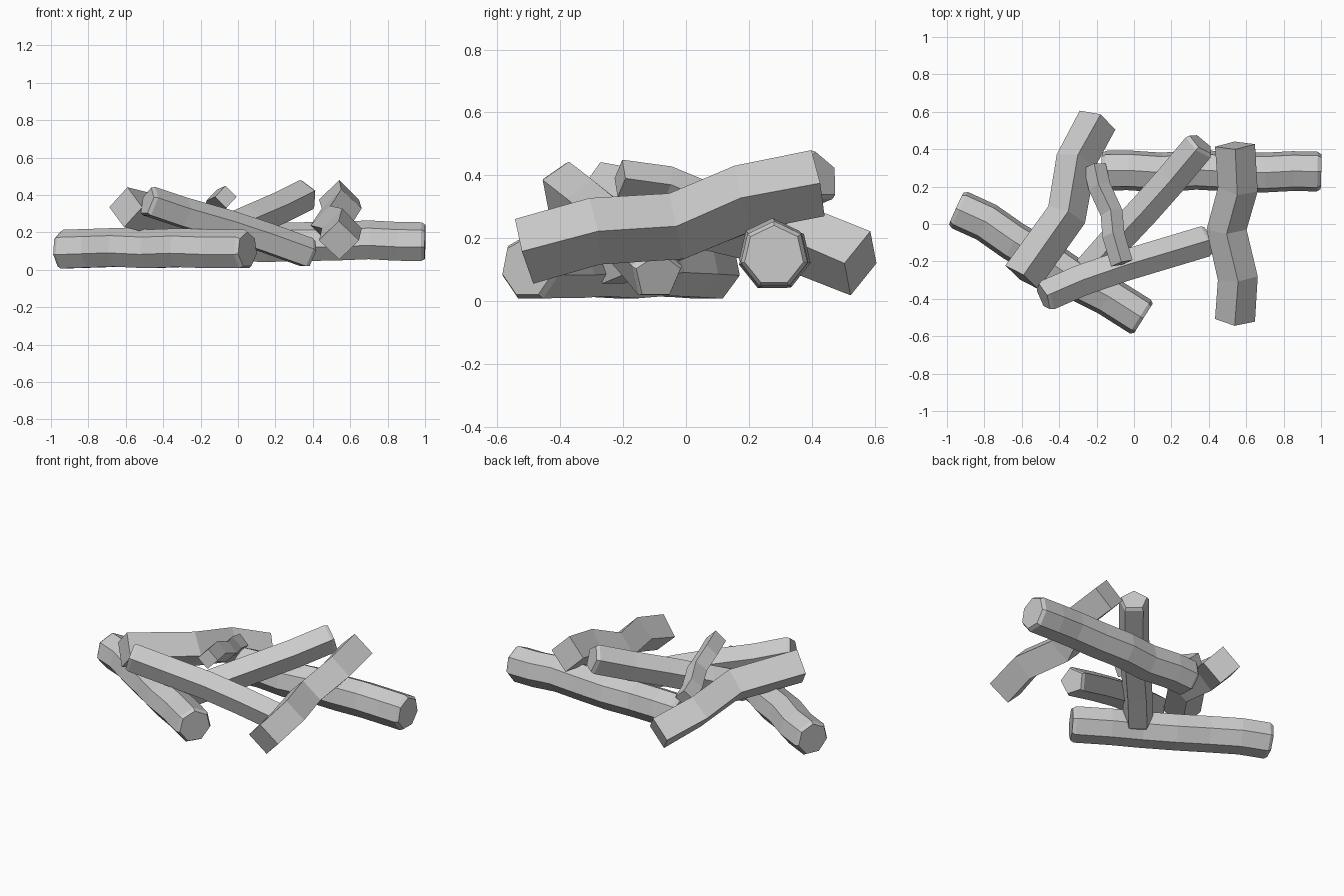
import bpy, bmesh, math
from mathutils import Vector

if "Cube" in bpy.data.objects:
    bpy.data.objects.remove(bpy.data.objects["Cube"])


def make_log(name, path, sides, radius, turn=90, chamfer=True):
    """Sweep a regular polygon along a crooked path, with slightly chamfered ends."""
    pts = [Vector(p) for p in path]
    last = len(pts) - 1
    rings = []
    for i, p in enumerate(pts):
        t = (pts[min(i + 1, last)] - pts[max(i - 1, 0)]).normalized()
        if chamfer and i == 0:
            rings.append((p, t, radius * 0.88))
            p = p + t * 0.02
        rings.append((p - t * 0.02 if chamfer and i == last else p, t, radius))
        if chamfer and i == last:
            rings.append((p, t, radius * 0.88))
    bm = bmesh.new()
    loops = []
    for p, t, r in rings:
        side = t.cross(Vector((0, 0, 1))).normalized()
        up = side.cross(t)
        loop = []
        for k in range(sides):
            a = math.radians(turn) + 2 * math.pi * k / sides
            loop.append(bm.verts.new(p + r * (math.cos(a) * side + math.sin(a) * up)))
        loops.append(loop)
    for a, b in zip(loops, loops[1:]):
        for k in range(sides):
            j = (k + 1) % sides
            bm.faces.new((a[k], a[j], b[j], b[k]))
    bm.faces.new(loops[0])
    bm.faces.new(loops[-1])
    bmesh.ops.recalc_face_normals(bm, faces=bm.faces)
    mesh = bpy.data.meshes.new(name)
    bm.to_mesh(mesh)
    bm.free()
    obj = bpy.data.objects.new(name, mesh)
    bpy.context.collection.objects.link(obj)
    return obj


# Two thick logs lying on the ground
make_log("front_ground_log", [
    (-0.95, 0.083, 0.105), (-0.79, 0.01, 0.11), (-0.64, -0.095, 0.115),
    (-0.47, -0.19, 0.107), (-0.31, -0.30, 0.113), (-0.14, -0.385, 0.107),
    (0.05, -0.505, 0.107)], 7, 0.109)
make_log("back_ground_log", [
    (-0.17, 0.285, 0.14), (-0.03, 0.287, 0.145), (0.15, 0.275, 0.14),
    (0.33, 0.29, 0.145), (0.52, 0.28, 0.148), (0.70, 0.275, 0.155),
    (0.85, 0.283, 0.147), (1.0, 0.28, 0.145)], 7, 0.109)

# Two five-sided branches leaning across them
make_log("front_leaning_branch", [
    (-0.485, -0.39, 0.365), (-0.29, -0.305, 0.30), (-0.06, -0.225, 0.235),
    (0.14, -0.165, 0.17), (0.39, -0.09, 0.08)], 5, 0.088)
make_log("diagonal_branch", [
    (-0.25, -0.26, 0.12), (-0.10, -0.09, 0.19), (0.06, 0.08, 0.26),
    (0.21, 0.25, 0.325), (0.36, 0.43, 0.40)], 5, 0.09)

# Square-cut branches on the left and right
make_log("left_square_branch", [
    (-0.60, -0.285, 0.335), (-0.36, 0.05, 0.275), (-0.31, 0.34, 0.205),
    (-0.195, 0.555, 0.12)], 4, 0.108, chamfer=False)
make_log("right_square_branch", [
    (0.54, -0.515, 0.158), (0.555, -0.29, 0.222), (0.495, -0.03, 0.238),
    (0.555, 0.185, 0.328), (0.54, 0.42, 0.375)], 4, 0.107, chamfer=False)

# Thin crooked twig on top
make_log("top_twig", [
    (-0.065, -0.21, 0.39), (-0.11, -0.06, 0.37), (-0.12, 0.06, 0.32),
    (-0.185, 0.20, 0.28), (-0.21, 0.31, 0.25)], 4, 0.06, chamfer=False)
